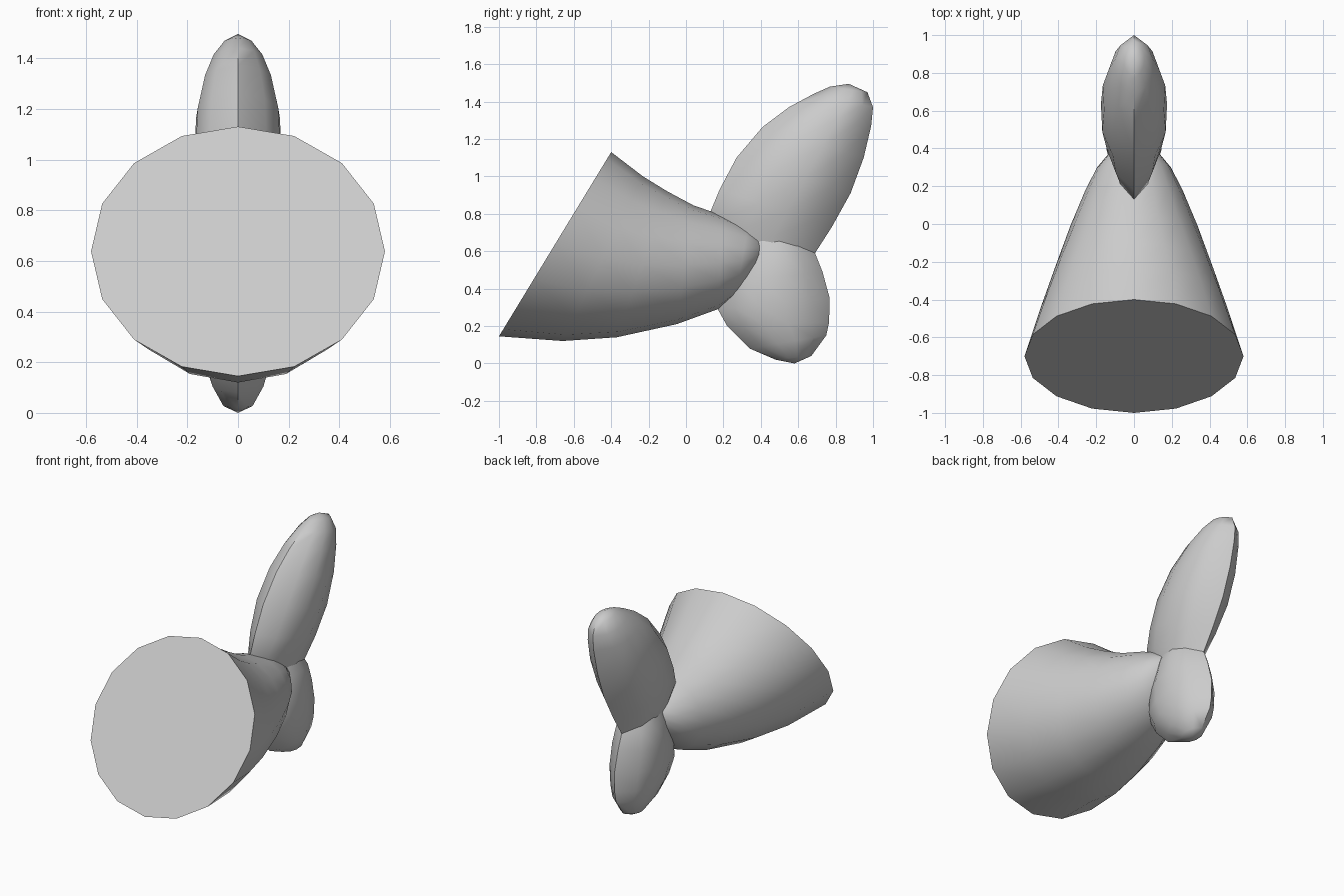
import bpy, math
from mathutils import Vector

if "Cube" in bpy.data.objects:
    bpy.data.objects.remove(bpy.data.objects["Cube"])


def loft(name, rings, section, start=None, end=None, angle=50):
    """Skin rings given as (y0, z0, y1, z1, half width); section maps t along the chord to width."""
    verts, faces = [], []
    n = len(section)
    for y0, z0, y1, z1, w in rings:
        for t, s in section:
            verts.append((s * w, y0 + (y1 - y0) * t, z0 + (z1 - z0) * t))
    for r in range(len(rings) - 1):
        for i in range(n):
            j = (i + 1) % n
            faces.append((r * n + i, r * n + j, (r + 1) * n + j, (r + 1) * n + i))
    # Close each end with a flat cap or a point
    for base, tip in ((0, start), ((len(rings) - 1) * n, end)):
        ring = list(range(base, base + n))
        if tip is None:
            faces.append(ring)
        else:
            verts.append((0, *tip))
            faces += [(ring[i], ring[(i + 1) % n], len(verts) - 1) for i in range(n)]
    mesh = bpy.data.meshes.new(name)
    mesh.from_pydata(verts, [], faces)
    obj = bpy.data.objects.new(name, mesh)
    bpy.context.collection.objects.link(obj)
    bpy.context.view_layer.objects.active = obj
    obj.select_set(True)
    bpy.ops.object.mode_set(mode='EDIT')
    bpy.ops.mesh.select_all(action='SELECT')
    bpy.ops.mesh.normals_make_consistent(inside=False)
    bpy.ops.object.mode_set(mode='OBJECT')
    bpy.ops.object.shade_smooth_by_angle(angle=math.radians(angle))
    obj.select_set(False)
    return obj


# Round body section and sharp-edged lens section for the fins
oval = [((1 - math.cos(a)) / 2, math.sin(a)) for a in (2 * math.pi * i / 16 for i in range(16))]
half = [(0.15, 0.64), (0.36, 0.96), (0.6, 1.0), (0.83, 0.72)]
lens = [(0, 0)] + half + [(1, 0)] + [(t, -s) for t, s in reversed(half)]

# Tapering body with a slanted flat cut at the front
loft("tail_body", [
    (-0.40, 1.13, -1.00, 0.145, 0.58),
    (-0.23, 1.00, -0.66, 0.12, 0.495),
    (-0.10, 0.92, -0.37, 0.14, 0.42),
    (0.04, 0.845, -0.05, 0.21, 0.335),
    (0.20, 0.79, 0.17, 0.29, 0.255),
    (0.33, 0.73, 0.27, 0.365, 0.195),
    (0.40, 0.68, 0.38, 0.49, 0.12),
], oval, end=(0.425, 0.61), angle=60)

# Long upper fin lobe
loft("upper_fin", [
    (0.20, 0.65, 0.60, 0.45, 0.07),
    (0.13, 0.81, 0.69, 0.59, 0.115),
    (0.18, 0.93, 0.78, 0.73, 0.15),
    (0.27, 1.10, 0.88, 0.91, 0.175),
    (0.41, 1.265, 0.95, 1.10, 0.165),
    (0.55, 1.37, 0.99, 1.27, 0.135),
    (0.68, 1.44, 1.00, 1.37, 0.10),
    (0.77, 1.48, 0.97, 1.45, 0.055),
], lens, end=(0.87, 1.495))

# Short lower fin lobe
loft("lower_fin", [
    (0.30, 0.74, 0.60, 0.72, 0.07),
    (0.25, 0.60, 0.69, 0.59, 0.13),
    (0.19, 0.43, 0.73, 0.49, 0.15),
    (0.17, 0.29, 0.768, 0.35, 0.15),
    (0.22, 0.20, 0.765, 0.22, 0.135),
    (0.34, 0.08, 0.75, 0.15, 0.105),
    (0.48, 0.02, 0.67, 0.04, 0.06),
], lens, end=(0.58, 0.0))
